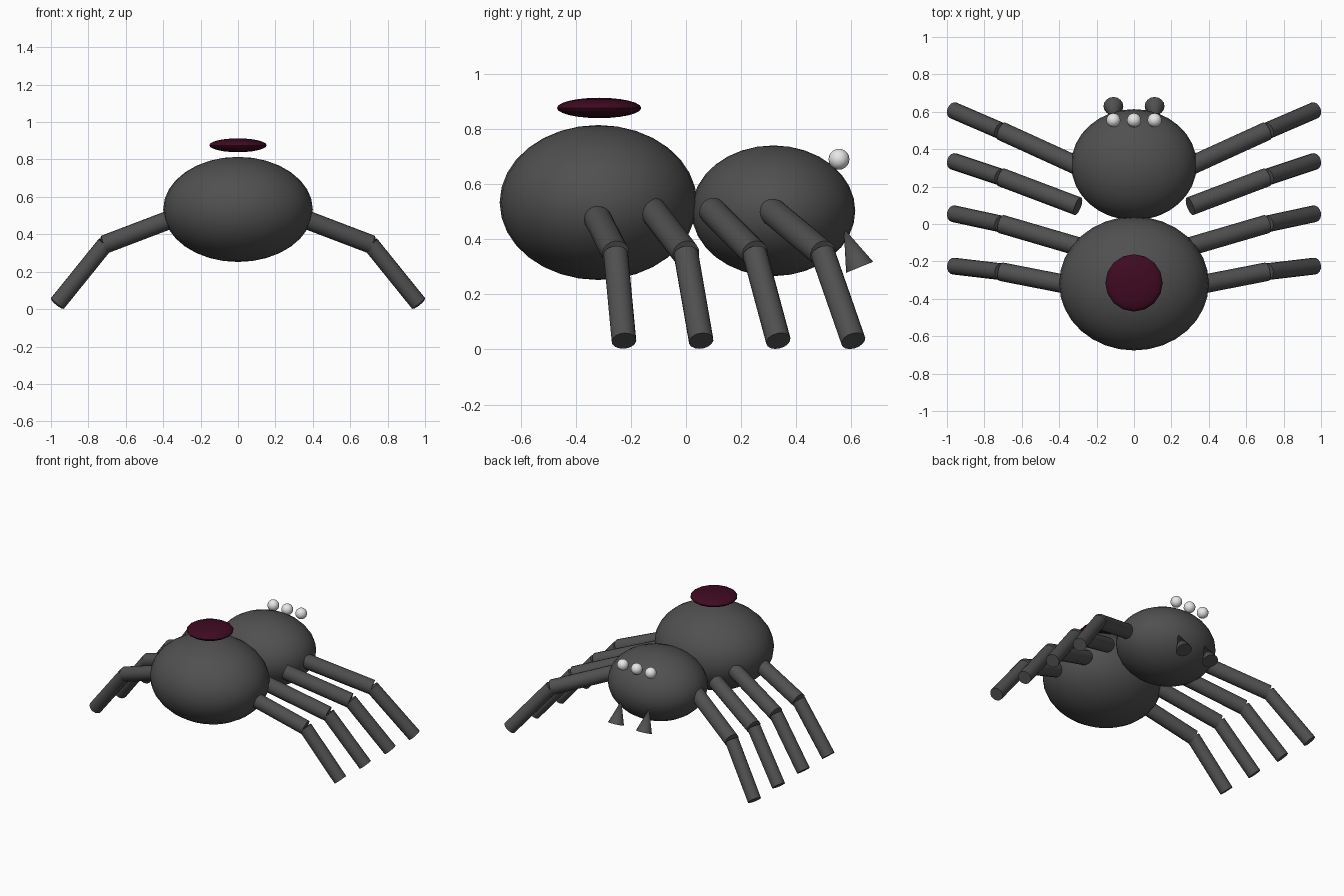
import bpy, math
from mathutils import Vector

if "Cube" in bpy.data.objects:
    bpy.data.objects.remove(bpy.data.objects["Cube"])


def material(name, rgb):
    m = bpy.data.materials.new(name)
    m.diffuse_color = (*rgb, 1)
    m.use_nodes = True
    m.node_tree.nodes["Principled BSDF"].inputs["Base Color"].default_value = m.diffuse_color
    return m


GREY = material("charcoal", (0.08, 0.08, 0.08))
RED = material("dark maroon", (0.05, 0.003, 0.015))
WHITE = material("eye white", (0.8, 0.8, 0.8))


def finish(name, mat):
    o = bpy.context.object
    o.name = name
    o.data.materials.append(mat)
    bpy.ops.object.shade_smooth_by_angle(angle=math.radians(40))
    return o


def ellipsoid(name, loc, radii, mat, segs=32, rings=16):
    bpy.ops.mesh.primitive_uv_sphere_add(segments=segs, ring_count=rings, radius=1, location=loc)
    bpy.context.object.scale = radii
    bpy.ops.object.transform_apply(location=False, rotation=False, scale=True)
    return finish(name, mat)


def rod(name, a, b, r1, r2, mat, sides=16):
    # capped cylinder or cone from a to b
    a, b = Vector(a), Vector(b)
    d = b - a
    bpy.ops.mesh.primitive_cone_add(vertices=sides, radius1=r1, radius2=r2, depth=d.length,
                                    location=(a + b) / 2,
                                    rotation=d.to_track_quat('Z', 'Y').to_euler())
    return finish(name, mat)


# body
ellipsoid("abdomen", (0, -0.318, 0.533), (0.4, 0.358, 0.281), GREY)
ellipsoid("head", (0, 0.317, 0.503), (0.336, 0.297, 0.237), GREY)

# floating marking above the abdomen
ellipsoid("back_marking", (0, -0.315, 0.876), (0.153, 0.153, 0.037), RED, 16, 12)

# row of three eyes
for i, x in enumerate((-0.11, 0, 0.11)):
    ellipsoid(f"eye_{i + 1}", (x, 0.555, 0.69), (0.038,) * 3, WHITE, 16, 10)

# (hip y, knee y, foot y) from front pair to rear pair
LEGS = [(0.31, 0.497, 0.607), (0.095, 0.25, 0.335), (-0.12, 0.0, 0.055), (-0.335, -0.255, -0.225)]
for s, side in ((1, "right"), (-1, "left")):
    rod(f"fang_{side}", (s * 0.11, 0.63, 0.298), (s * 0.11, 0.572, 0.44), 0.053, 0, GREY)
    for i, (hip, knee, foot) in enumerate(LEGS):
        k = (s * 0.71, knee, 0.347)
        rod(f"upper_leg_{side}_{i + 1}", (s * 0.3, hip, 0.503), k, 0.05, 0.05, GREY)
        rod(f"lower_leg_{side}_{i + 1}", k, (s * 0.965, foot, 0.031), 0.045, 0.045, GREY)
